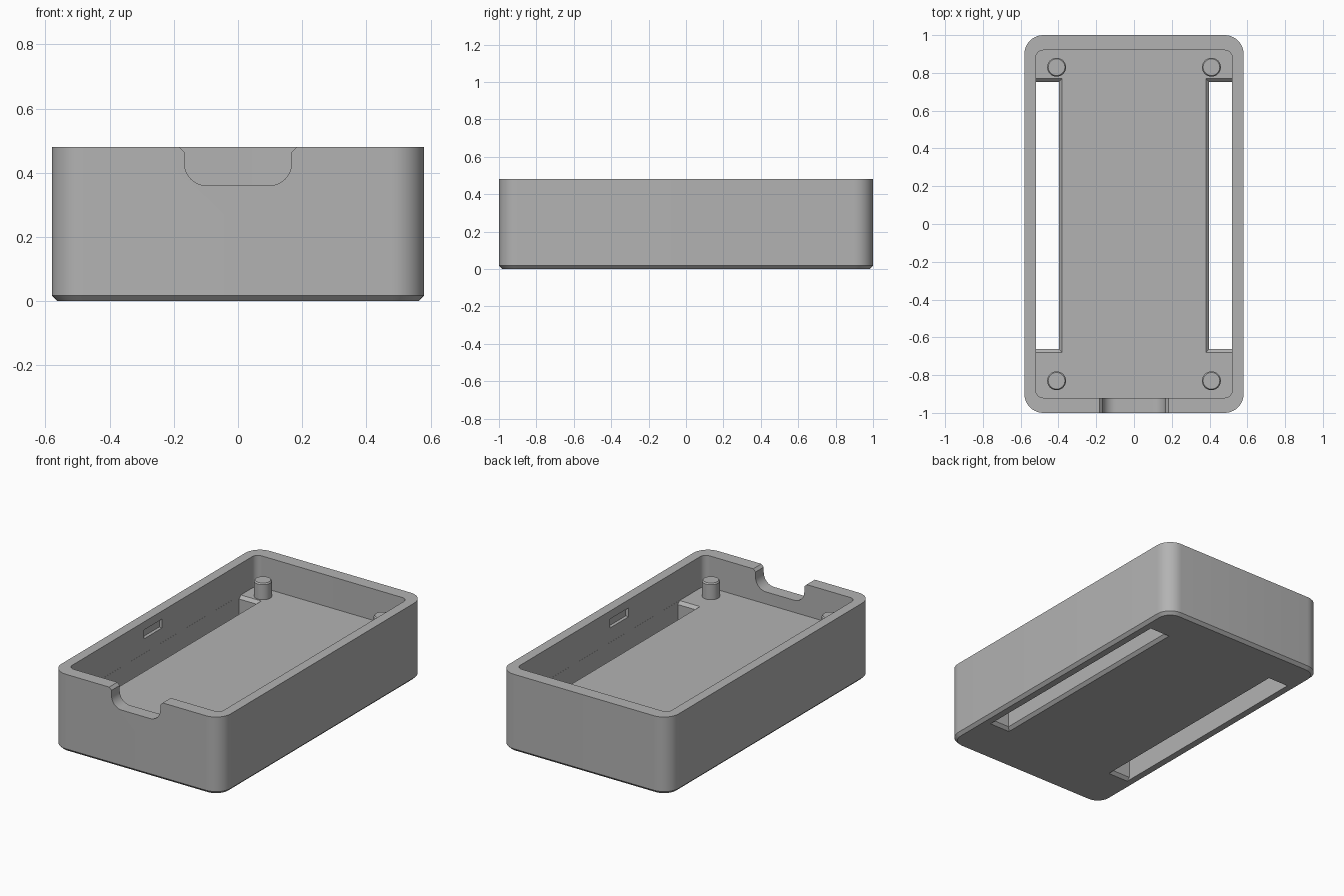
import bpy, bmesh
from math import cos, sin, pi
from mathutils import Vector

cube = bpy.data.objects.get("Cube")
if cube:
    bpy.data.objects.remove(cube)

grey = bpy.data.materials.new("matte grey")
grey.use_nodes = True
colour = (0.45, 0.45, 0.45, 1)
grey.diffuse_color = colour
grey.node_tree.nodes["Principled BSDF"].inputs["Base Color"].default_value = colour

HEIGHT, FLOOR = 0.48, 0.285
WALL_X, WALL_Y = 0.52, 0.92


def rounded_rect(x0, x1, y0, y1, r, z, steps=10):
    """Counter-clockwise outline with rounded corners at height z."""
    corners = [(x1 - r, y1 - r), (x0 + r, y1 - r), (x0 + r, y0 + r), (x1 - r, y0 + r)]
    return [Vector((cx + r * cos(a), cy + r * sin(a), z))
            for q, (cx, cy) in enumerate(corners)
            for a in [(q + i / steps) * pi / 2 for i in range(steps + 1)]]


def rect(x0, x1, y0, y1, z):
    return [Vector((x, y, z)) for x, y in ((x0, y0), (x1, y0), (x1, y1), (x0, y1))]


def loft(name, sections):
    """Closed solid through outlines that have equal point counts."""
    bm = bmesh.new()
    rings = [[bm.verts.new(p) for p in s] for s in sections]
    n = len(rings[0])
    for a, b in zip(rings, rings[1:]):
        for i in range(n):
            j = (i + 1) % n
            bm.faces.new((a[i], a[j], b[j], b[i]))
    bm.faces.new(rings[0][::-1])
    bm.faces.new(rings[-1])
    bmesh.ops.recalc_face_normals(bm, faces=bm.faces)
    mesh = bpy.data.meshes.new(name)
    bm.to_mesh(mesh)
    bm.free()
    mesh.materials.append(grey)
    obj = bpy.data.objects.new(name, mesh)
    bpy.context.collection.objects.link(obj)
    return obj


def smooth(obj):
    bpy.ops.object.select_all(action="DESELECT")
    obj.select_set(True)
    bpy.context.view_layer.objects.active = obj
    bpy.ops.object.shade_smooth_by_angle(angle=pi / 6)


def cut(body, cutter):
    """Subtract the cutter from the body and discard it."""
    bpy.context.view_layer.objects.active = body
    mod = body.modifiers.new("cut", "BOOLEAN")
    mod.operation, mod.solver, mod.object = "DIFFERENCE", "EXACT", cutter
    bpy.ops.object.modifier_apply(modifier=mod.name)
    bpy.data.objects.remove(cutter)


# Outer block with a chamfered bottom edge
def outer(inset, z):
    return rounded_rect(-0.58 + inset, 0.58 - inset, -1 + inset, 1 - inset, 0.1 - inset, z)


case = loft("case_tray", [outer(0.018, 0), outer(0, 0.018), outer(0, HEIGHT)])

# Open cavity
cut(case, loft("cavity_cutter", [
    rounded_rect(-WALL_X, WALL_X, -WALL_Y, WALL_Y, 0.04, z) for z in (FLOOR, HEIGHT + 0.1)]))

# Long floor slots, chamfered above and below, and shallow latch pockets
for side in (-1, 1):
    sections = []
    for z, inset in ((-0.02, -0.02), (0.018, 0.018), (FLOOR - 0.018, 0.018), (FLOOR + 0.02, -0.02)):
        sections.append(rect(side * (0.38 + inset), side * (WALL_X - 0.0005),
                             -0.68 + inset, 0.77 - inset, z))
    cut(case, loft("slot_cutter", sections))
    cut(case, loft("pocket_cutter", [
        rect(side * (WALL_X - 0.02), side * (WALL_X + 0.02), -0.18, 0, z) for z in (0.375, 0.43)]))

# Cable notch in the front wall: rounded below, flared at the rim
half, low, r = 0.167, 0.36, 0.07
right = [(half - r + r * sin(a), low + r - r * cos(a)) for a in [i * pi / 20 for i in range(11)]]
right += [(half, HEIGHT - 0.016), (half + 0.036, HEIGHT + 0.02)]
outline = right + [(-x, z) for x, z in reversed(right)]
cut(case, loft("notch_cutter", [[Vector((x, y, z)) for x, z in outline] for y in (-1.1, -0.88)]))
smooth(case)

# Locating posts
for y, end in ((-0.83, "front"), (0.83, "back")):
    for x, side in ((-0.41, "right"), (0.41, "left")):
        post = loft(f"{end}_{side}_post", [
            rounded_rect(x - q, x + q, y - q, y + q, q, z, 8)
            for q, z in ((0.05, FLOOR - 0.02), (0.05, 0.378), (0.044, 0.386))])
        bm = bmesh.new()
        bm.from_mesh(post.data)
        bmesh.ops.remove_doubles(bm, verts=bm.verts, dist=1e-5)
        bm.to_mesh(post.data)
        bm.free()
        smooth(post)
